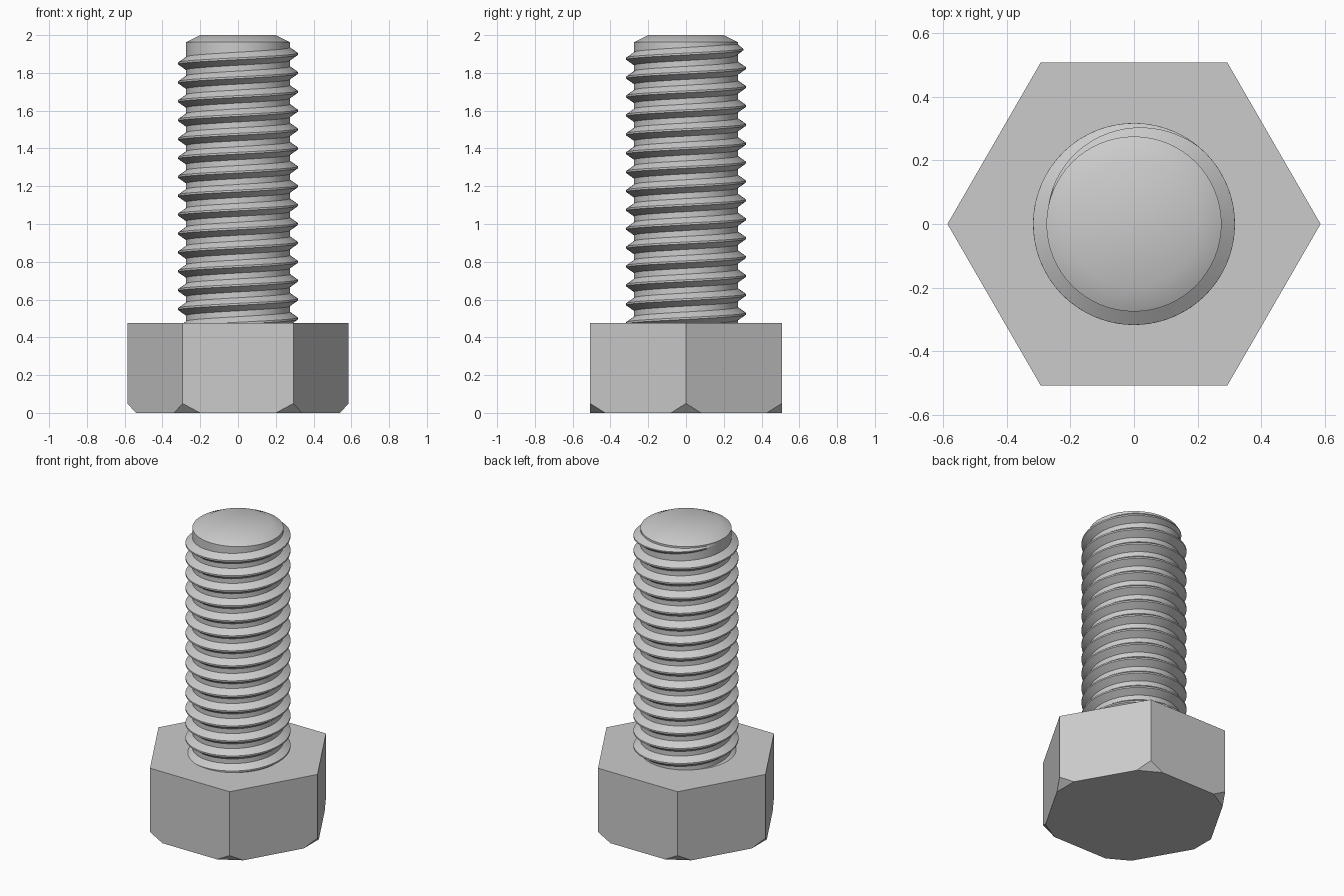
import bpy, bmesh
from math import cos, sin, pi, radians

cube = bpy.data.objects.get("Cube")
if cube:
    bpy.data.objects.remove(cube, do_unlink=True)

steel = bpy.data.materials.new("steel_grey")
steel.use_nodes = True
GREY = (0.6, 0.6, 0.6, 1)
steel.diffuse_color = GREY
steel.node_tree.nodes["Principled BSDF"].inputs["Base Color"].default_value = GREY

HEAD_TOP, HEAD_R = 0.475, 0.586
ROOT_R, CREST_R, PITCH = 0.275, 0.317, 0.1
SEGS = 64


def finish(name, bm, smooth=False):
    bmesh.ops.recalc_face_normals(bm, faces=bm.faces)
    mesh = bpy.data.meshes.new(name)
    bm.to_mesh(mesh)
    bm.free()
    mesh.materials.append(steel)
    obj = bpy.data.objects.new(name, mesh)
    bpy.context.collection.objects.link(obj)
    if smooth:
        bpy.ops.object.select_all(action='DESELECT')
        obj.select_set(True)
        bpy.context.view_layer.objects.active = obj
        bpy.ops.object.shade_smooth_by_angle(angle=radians(30))
    return obj


def ring(bm, r, z, n):
    return [bm.verts.new((r * cos(2 * pi * i / n), r * sin(2 * pi * i / n), z)) for i in range(n)]


# Hexagonal head with its lower corners cut off
bm = bmesh.new()
top = ring(bm, HEAD_R, HEAD_TOP, 6)
mid = ring(bm, HEAD_R, 0.05, 6)
cut = 0.092 / HEAD_R
near, far = [], []
for i in range(6):
    a, b = mid[i].co, mid[(i + 1) % 6].co
    for points, t in ((near, cut), (far, 1 - cut)):
        p = a.lerp(b, t)
        points.append(bm.verts.new((p.x, p.y, 0)))
bm.faces.new(top)
bm.faces.new([v for pair in zip(near, far) for v in pair])
for i in range(6):
    j = (i + 1) % 6
    bm.faces.new((top[i], mid[i], near[i], far[i], mid[j], top[j]))
    bm.faces.new((mid[i], far[i - 1], near[i]))
finish("hex_head", bm)

# Shank core with a chamfered tip
bm = bmesh.new()
rings = [ring(bm, r, z, SEGS) for r, z in
         ((ROOT_R, HEAD_TOP - 0.05), (ROOT_R, 1.963), (0.2, 2.0))]
for lo, hi in zip(rings, rings[1:]):
    for i in range(SEGS):
        j = (i + 1) % SEGS
        bm.faces.new((lo[i], lo[j], hi[j], hi[i]))
bm.faces.new(rings[0])
bm.faces.new(rings[-1])
finish("shank_core", bm, True)

# Right-handed helical thread, starting inside the head and fading out at the tip
bm = bmesh.new()
FADE_START, FADE_END = radians(50), radians(168)
start = -15 * 2 * pi
steps = int((FADE_END - start) / (2 * pi) * SEGS)
previous = None
for s in range(steps + 1):
    t = start + (FADE_END - start) * s / steps
    keep = min(1, (FADE_END - t) / (FADE_END - FADE_START))
    crest = ROOT_R + (CREST_R - ROOT_R) * keep
    width = 0.25 + 0.75 * keep
    z = 1.9 + PITCH * t / (2 * pi)
    section = [bm.verts.new((r * cos(t), r * sin(t), z + dz * width))
               for r, dz in ((ROOT_R - 0.002, -0.036), (crest, -0.005),
                             (crest, 0.005), (ROOT_R - 0.002, 0.036))]
    if previous:
        for k in range(4):
            m = (k + 1) % 4
            bm.faces.new((previous[k], section[k], section[m], previous[m]))
    else:
        bm.faces.new(section)
    previous = section
bm.faces.new(previous)
finish("screw_thread", bm, True)
